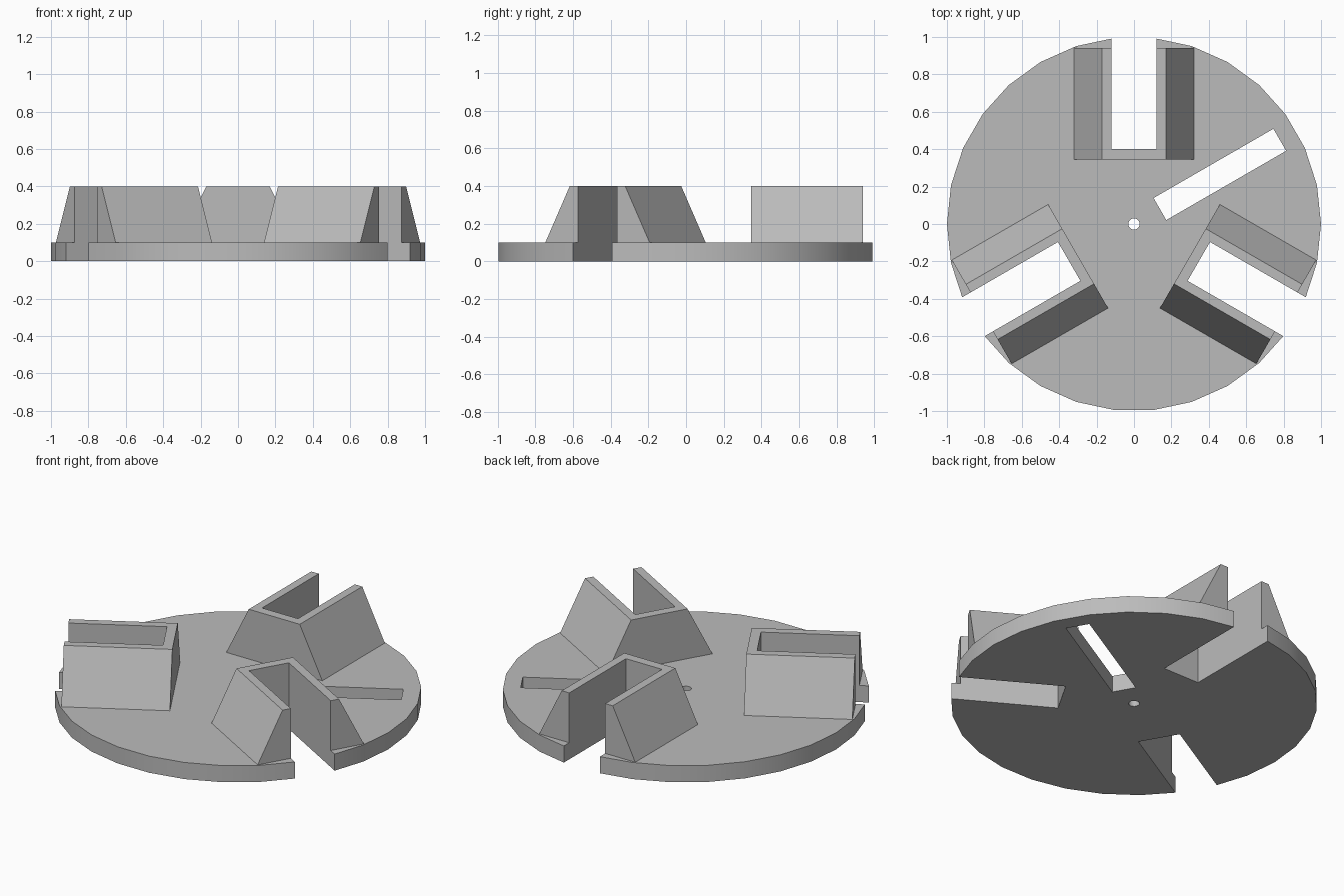
import bpy, bmesh, math
from mathutils import Matrix

cube = bpy.data.objects.get("Cube")
if cube:
    bpy.data.objects.remove(cube, do_unlink=True)

grey = bpy.data.materials.new("plain grey")
grey.use_nodes = True
grey.diffuse_color = (0.5, 0.5, 0.5, 1)
grey.node_tree.nodes["Principled BSDF"].inputs["Base Color"].default_value = (0.5, 0.5, 0.5, 1)


def prism(name, outline, depth, matrix=Matrix()):
    """Extrude a closed 2D outline by depth along local z, then place it."""
    bm = bmesh.new()
    face = bm.faces.new([bm.verts.new((x, y, 0)) for x, y in outline])
    top = bmesh.ops.extrude_face_region(bm, geom=[face])["geom"]
    bmesh.ops.translate(bm, vec=(0, 0, depth),
                        verts=[v for v in top if isinstance(v, bmesh.types.BMVert)])
    bmesh.ops.recalc_face_normals(bm, faces=bm.faces)
    bm.transform(matrix)
    mesh = bpy.data.meshes.new(name)
    bm.to_mesh(mesh)
    bm.free()
    mesh.materials.append(grey)
    obj = bpy.data.objects.new(name, mesh)
    bpy.context.collection.objects.link(obj)
    return obj


def circle(radius, sides):
    return [(radius * math.cos(math.tau * i / sides), radius * math.sin(math.tau * i / sides))
            for i in range(sides)]


def slot(name, start, end, half, angle):
    """Hidden cutter box running outwards along the given direction."""
    outline = [(start, -half), (end, -half), (end, half), (start, half)]
    place = Matrix.Rotation(math.radians(angle), 4, "Z") @ Matrix.Translation((0, 0, -0.1))
    obj = prism(name, outline, 0.7, place)
    obj.hide_render = True
    return obj


def cut(target, cutter):
    mod = target.modifiers.new("cut", "BOOLEAN")
    mod.operation = "DIFFERENCE"
    mod.solver = "EXACT"
    mod.object = cutter
    bpy.context.view_layer.objects.active = target
    bpy.ops.object.modifier_apply(modifier=mod.name)


# Base disc with centre hole and long slot
disc = prism("base_disc", circle(1, 30), 0.1)
hole = prism("hole_cutter", circle(0.03, 16), 0.4, Matrix.Translation((0, 0, -0.1)))
hole.hide_render = True
long_slot = slot("slot_cutter", 0.16, 0.90, 0.068, 30)
cutters = [hole, long_slot]
for cutter in cutters:
    cut(disc, cutter)

# Three sloped holders, each with an open channel that also passes through the disc
section = [(-0.32, 0), (0.32, 0), (0.17, 0.3), (-0.17, 0.3)]
for name, angle in (("back", 90), ("right", 210), ("left", 330)):
    # section x -> sideways, section y -> up, extrusion -> outwards
    frame = Matrix(((0, 0, 1, 0.345), (1, 0, 0, 0), (0, 1, 0, 0.1), (0, 0, 0, 1)))
    place = Matrix.Rotation(math.radians(angle), 4, "Z") @ frame
    holder = prism(name + "_holder", section, 0.595, place)
    channel = slot(name + "_channel_cutter", 0.40, 1.2, 0.12, angle)
    cut(holder, channel)
    cut(disc, channel)
    cutters.append(channel)

for cutter in cutters:
    bpy.data.objects.remove(cutter, do_unlink=True)

# Smooth rim, sharp corners
bpy.ops.object.select_all(action="DESELECT")
disc.select_set(True)
bpy.context.view_layer.objects.active = disc
bpy.ops.object.shade_smooth_by_angle(angle=math.radians(30))
